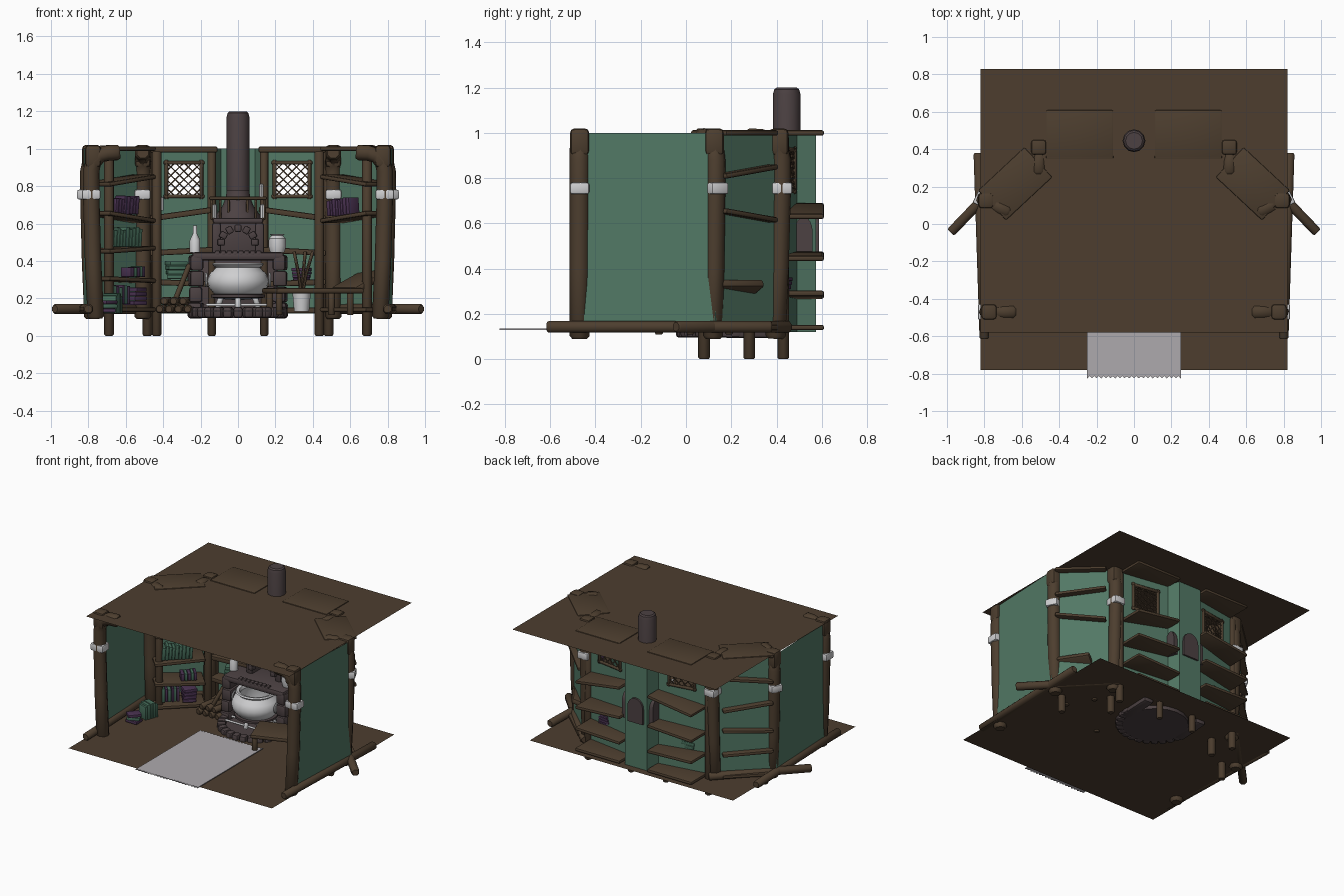
import bpy, bmesh, math, random
from mathutils import Matrix, Vector, Euler

if "Cube" in bpy.data.objects:
    bpy.data.objects.remove(bpy.data.objects["Cube"])
random.seed(4)

def material(name, c):
    m = bpy.data.materials.new(name)
    m.diffuse_color = (*c, 1)
    m.use_nodes = True
    m.node_tree.nodes["Principled BSDF"].inputs["Base Color"].default_value = m.diffuse_color
    return m
WOOD = material("brown wood", (0.074, 0.048, 0.028))
WALL = material("green plaster", (0.085, 0.19, 0.13))
STONE = material("purple grey stone", (0.072, 0.053, 0.055))
PURPLE = material("purple cloth", (0.07, 0.033, 0.085))
TEAL = material("green cloth", (0.06, 0.15, 0.10))
PALE = material("pale metal", (0.62, 0.62, 0.63))
RUG = material("grey rug", (0.42, 0.40, 0.42))

def finish(bm, name, mat, angle=35, recalc=True):
    if recalc:
        bmesh.ops.recalc_face_normals(bm, faces=bm.faces)
    me = bpy.data.meshes.new(name)
    bm.to_mesh(me); bm.free()
    me.materials.append(mat)
    for p in me.polygons:
        p.use_smooth = True
    me.set_sharp_from_angle(angle=math.radians(angle))
    ob = bpy.data.objects.new(name, me)
    bpy.context.collection.objects.link(ob)
    return ob

def box(name, loc, size, mat, rot=(0, 0, 0), bev=0.008):
    bm = bmesh.new()
    bmesh.ops.create_cube(bm, size=1, matrix=Matrix.Diagonal((*size, 1)))
    if bev:
        bmesh.ops.bevel(bm, geom=bm.edges[:], offset=min(bev, min(size) * .4), segments=2, affect='EDGES', profile=.5)
    bm.transform(Matrix.Translation(loc) @ Euler([math.radians(a) for a in rot]).to_matrix().to_4x4())
    return finish(bm, name, mat)

def tube(name, pts, rad, mat, n=8, soft=True):
    """Sweep a round section along points; ends are slightly rounded."""
    pts = [Vector(p) for p in pts]
    rads = [rad] * len(pts)
    if soft:
        a, b = (pts[1] - pts[0]).normalized(), (pts[-1] - pts[-2]).normalized()
        pts = [pts[0], pts[0] + a * rad * .3] + pts[1:-1] + [pts[-1] - b * rad * .3, pts[-1]]
        rads = [rad * .75] + [rad] * (len(pts) - 2) + [rad * .75]
    bm, rings = bmesh.new(), []
    for i, p in enumerate(pts):
        d = (pts[min(i + 1, len(pts) - 1)] - pts[max(i - 1, 0)]).normalized()
        u = d.cross(Vector((.31, .95, 0)) if abs(d.y) < .8 else Vector((1, 0, 0))).normalized()
        v = d.cross(u)
        rings.append([bm.verts.new(p + rads[i] * (u * math.cos(t) + v * math.sin(t)))
                      for t in [2 * math.pi * (k + .5) / n for k in range(n)]])
    for r, q in zip(rings, rings[1:]):
        for k in range(n):
            bm.faces.new((r[k], r[(k + 1) % n], q[(k + 1) % n], q[k]))
    bm.faces.new(rings[0]); bm.faces.new(rings[-1])
    return finish(bm, name, mat, 50)

def lathe(name, prof, loc, mat, n=20):
    bm = bmesh.new()
    vs = [bm.verts.new((r, 0, z)) for r, z in prof]
    es = [bm.edges.new(e) for e in zip(vs, vs[1:])]
    bmesh.ops.spin(bm, geom=vs + es, cent=(0, 0, 0), axis=(0, 0, 1), angle=2 * math.pi, steps=n)
    bmesh.ops.remove_doubles(bm, verts=bm.verts, dist=1e-4)
    bm.transform(Matrix.Translation(loc))
    return finish(bm, name, mat)

def prism(name, pts, vec, mat):
    bm = bmesh.new()
    f = bm.faces.new([bm.verts.new(p) for p in pts])
    ext = bmesh.ops.extrude_face_region(bm, geom=[f])['geom']
    bmesh.ops.translate(bm, vec=vec, verts=[g for g in ext if isinstance(g, bmesh.types.BMVert)])
    return finish(bm, name, mat)

def wall(name, a, b, hole=None, z=(.12, 1.0), mat=WALL):
    ts, zs = [0, 1], list(z)
    if hole:
        ts, zs = [0, hole[0], hole[1], 1], [z[0], hole[2], hole[3], z[1]]
    bm = bmesh.new()
    P = lambda t, h: bm.verts.new((a[0] + (b[0] - a[0]) * t, a[1] + (b[1] - a[1]) * t, h))
    for i in range(len(ts) - 1):
        for j in range(len(zs) - 1):
            if not (hole and i == 1 and j == 1):
                bm.faces.new((P(ts[i], zs[j]), P(ts[i + 1], zs[j]), P(ts[i + 1], zs[j + 1]), P(ts[i], zs[j + 1])))
    bmesh.ops.remove_doubles(bm, verts=bm.verts, dist=1e-5)
    return finish(bm, name, mat)

def plane(name, x, y0, y1, z, mat):
    bm = bmesh.new()
    bm.faces.new([bm.verts.new(p) for p in ((-x, y0, z), (x, y0, z), (x, y1, z), (-x, y1, z))])
    return finish(bm, name, mat, recalc=False)

def books(name, loc, ang, count, mats, h=.1, lean=0):
    d, off = Vector((math.cos(math.radians(ang)), math.sin(math.radians(ang)), 0)), 0
    for i in range(count):
        w, hh = random.uniform(.016, .026), h * random.uniform(.8, 1)
        box(name, Vector(loc) + d * (off + w / 2) + Vector((0, 0, hh / 2)), (w * .92, .08, hh),
            mats[i % len(mats)], (0, lean, ang), .003)
        off += w

# floor, roof, rug
plane("floor", .82, -.78, .63, .12, WOOD)
plane("roof", .82, -.58, .83, 1.005, WOOD)
zig = [(-.25 + .5 * i / 40, -.825 + .012 * (i % 2), .13) for i in range(41)]
prism("rug", zig + [(-x, -.895 - y, .13) for x, y, _ in zig], (0, 0, .006), RUG)

# walls, windows, posts, logs and shelves, both sides
for s in (1, -1):
    wall("side_wall", (s * .80, -.46), (s * .825, .13))
    wall("angled_wall", (s * .825, .13), (s * .50, .43))
    a, b = Vector((s * .50, .43, 0)), Vector((s * .12, .49, 0))
    t0, t1, z0, z1 = .31, .80, .745, .925
    wall("back_wall", a, b, (t0, t1, z0, z1))
    wall("alcove_side", b, (s * .09, .575))
    W = lambda u, v: a.lerp(b, t0 + (t1 - t0) * u) + Vector((0, 0, z0 + (z1 - z0) * v))
    for p, q in (((-.08, 0), (1.08, 0)), ((-.08, 1), (1.08, 1)), ((0, -.08), (0, 1.08)), ((1, -.08), (1, 1.08))):
        tube("window_frame", [W(*p), W(*q)], .011, WOOD, 6)
    for k in range(-3, 4):
        c = k / 4
        u0, u1 = max(0, -c), min(1, 1 - c)
        tube("window_lattice", [W(u0, u0 + c), W(u1, u1 + c)], .004, WOOD, 4, False)
        tube("window_lattice", [W(u0, 1 - u0 - c), W(u1, 1 - u1 - c)], .004, WOOD, 4, False)
    # bent posts with metal bands: base point, inward direction
    for px, py, dx, dy in ((.785, -.47, -1, 0), (.80, .13, -.88, -.45), (.51, .42, 0, -1)):
        d, base = Vector((s * dx, dy, 0)), Vector((s * px, py, 0))
        path = [base + d * o + Vector((0, 0, z)) for o, z in
                ((.025, .09), (.01, .4), (0, .75), (0, .88), (.012, .93), (.045, .965), (.09, .977), (.155, .98))]
        tube("bent_post", path, .044, WOOD)
        box("post_cap", base + Vector((0, 0, .96)) + d * .01, (.085, .085, .12), WOOD, bev=.02)
        box("post_band", base + Vector((0, 0, .755)), (.1, .085, .052), PALE, (0, 0, math.degrees(math.atan2(d.y, d.x))), .01)
    # base logs crossing at the corners
    tube("side_log", [(s * .80, -.615, .143), (s * .832, .38, .143)], .028, WOOD)
    tube("corner_log", [(s * .98, -.045, .143), (s * .50, .455, .143)], .028, WOOD)
    # shelf uprights that run down into legs
    for x, y in ((.69, .08), (.435, .28), (.485, .43), (.14, .43)):
        tube("shelf_upright", [(s * x, y, 0), (s * x, y, .985)], .026 if x > .2 else .022, WOOD)
    # back shelves
    for z, tilt in ((.14, 0), (.285, 2), (.455, -3), (.655, -8), (1.0, 0)):
        box("back_shelf", (s * .29, .48, z), (.36, .26, .024), WOOD, (0, s * -tilt, 0), .012)
        box("shelf_edge", (s * .29, .358, z - .004), (.36, .018, .03), WOOD, (0, s * -tilt, 0), .006)
    # angled shelves
    for z, tilt in ((.14, 0), (.30, -2), (.46, 3), (.635, -7), (.83, 7), (1.0, 0)):
        if s == 1 and z in (.30, .46):
            continue
        box("angled_shelf", (s * .635, .215, z), (.34, .22, .024), WOOD, (0, s * tilt, s * -43), .012)
wall("alcove_back", (-.09, .575), (.09, .575))

# fireplace: columns, mantel, oven, hood and chimney
for s in (1, -1):
    for k in range(4):
        box("fire_column_stone", (s * .225, .30, .135 + k * .085), (.075 - .006 * (k % 2), .26, .083), STONE, (0, 0, random.uniform(-4, 4)), .014)
    box("oven_side", (s * .115, .38, .52), (.05, .18, .17), STONE, bev=.015)
    for k in range(3):
        tube("hood_rail_post", [(s * (.05 + .045 * k), .33, .62), (s * (.05 + .045 * k), .33, .73)], .007, WOOD, 6)
box("mantel", (0, .32, .425), (.49, .30, .045), STONE, bev=.015)
box("fire_back", (0, .44, .28), (.42, .04, .32), STONE)
box("oven_back", (0, .45, .52), (.22, .06, .17), STONE)
box("hood_shelf", (0, .36, .615), (.27, .22, .03), STONE, bev=.012)
box("hood_rail", (0, .33, .735), (.31, .03, .018), WOOD)
for k in range(7):
    t = math.pi * k / 6
    box("oven_arch_stone", (.09 * math.cos(t), .29, .50 + .075 * math.sin(t)), (.04, .05, .036), STONE, (0, -math.degrees(t), 0), .008)
for k in range(8):
    box("mantel_stone", (-.11 + .0315 * k, .19, .437), (.03, .04, .04), STONE, bev=.01)
lathe("hood", [(0, .62), (.125, .62), (.12, .645), (.085, .69), (.065, .74), (.06, .78), (0, .78)], (0, .42, 0), STONE, 12)
lathe("chimney", [(0, .75), (.061, .75), (.061, 1.17), (.055, 1.192), (.045, 1.2), (0, 1.2)], (0, .445, 0), STONE, 12)
arch = [(-1, 0)] + [(-math.cos(math.pi * k / 8), .11 + .07 * math.sin(math.pi * k / 8)) for k in range(9)] + [(1, 0)]
prism("oven_arch_side", [(-.125, .52 + .04 * u, .45 + v) for u, v in arch], (.25, 0, 0), STONE)
prism("oven_arch_back", [(.062 * u, .45, .45 + v) for u, v in arch], (0, .138, 0), STONE)

# hearth ring and grate
for k in range(15):
    t = math.pi + math.pi * k / 14
    box("hearth_stone", (.235 * math.cos(t), .22 + .235 * math.sin(t), .125), (.05, .06, .06), STONE, (0, 0, math.degrees(t) + 90), .015)
lathe("hearth_base", [(0, .095), (.22, .095), (.22, .128), (0, .128)], (0, .22, 0), STONE)
for k in range(4):
    tube("grate_bar", [(-.17, .10 + k * .07, .165), (.17, .10 + k * .07, .165)], .008, PALE, 6)

# cauldron with feet and ring handles
lathe("cauldron", [(0, .19), (.07, .195), (.125, .22), (.158, .26), (.165, .295), (.15, .335), (.125, .355), (.12, .365),
                   (.138, .38), (.132, .39), (.112, .385), (.105, .365), (.12, .33), (.11, .25), (0, .22)], (0, .21, 0), PALE, 24)
lathe("cauldron_collar", [(.11, .2), (.145, .205), (.145, .22), (.11, .225)], (0, .21, 0), STONE, 24)
for k in range(3):
    t = math.radians(-90 + 120 * k)
    c, s_ = math.cos(t), math.sin(t)
    tube("cauldron_foot", [(.10 * c, .21 + .10 * s_, .22), (.125 * c, .21 + .125 * s_, .15)], .016, PALE, 6)
for s in (1, -1):
    tube("cauldron_handle", [(s * .17, .21 + .035 * math.cos(k * math.pi / 5), .30 + .035 * math.sin(k * math.pi / 5)) for k in range(11)], .007, PALE, 6, False)

# bench with raised headrest
box("bench_seat", (.40, .04, .24), (.50, .24, .03), WOOD, (0, 0, 20), .012)
box("bench_headrest", (.655, .19, .29), (.23, .24, .04), WOOD, (0, -25, 33), .015)
for x, y in ((.22, -.12), (.17, .06), (.60, .02), (.5, .19)):
    tube("bench_leg", [(x, y, .11), (x, y, .235)], .018, WOOD)

# books
V = [PURPLE, TEAL]
books("shelf_book", (-.68, .12, .65), 43, 8, [PURPLE], .10, 6)
books("shelf_book", (-.69, .10, .475), 43, 9, [TEAL], .11, 4)
books("shelf_book", (-.69, .10, .17), 43, 6, V[::-1], .11)
books("shelf_book", (-.60, .19, .315), 43, 5, V, .06)
books("shelf_book", (.50, .28, .64), -43, 8, [PURPLE], .10, -5)
books("floor_book", (-.69, -.12, .12), 70, 5, [TEAL], .11)
for k in range(3):
    box("stacked_book", (-.70, -.20, .135 + k * .022), (.09, .07, .02), V[k % 2 and 1], (0, 0, 25 * k), .003)
for k in range(4):
    box("shelf_stack", (-.33, .42, .315 + k * .024), (.10, .08, .021), TEAL, (0, 0, 7 * k), .003)
    box("purple_stack", (-.55, .22, .175 + k * .024), (.09, .09, .021), PURPLE, (0, 0, 40 + 5 * k), .003)
    box("purple_bundle", (.34, .42, .30 + k * .018), (.09, .08, .016), PURPLE, (0, 0, -6 * k), .003)

# bottle, jars and candles
lathe("bottle", [(0, .44), (.028, .445), (.028, .51), (.012, .545), (.01, .59), (0, .59)], (-.23, .28, 0), PALE, 12)
lathe("jar", [(0, .44), (.038, .445), (.048, .48), (.045, .52), (.03, .535), (.04, .545), (0, .545)], (.21, .28, 0), PALE, 12)
for x, z in ((.125, .74), (.13, .63), (-.125, .63), (-.41, .67)):
    lathe("candle", [(0, 0), (.012, 0), (.012, .07), (0, .075)], (x, .33, z), PALE, 8)

# firewood pile and a pot of staffs
for k in range(7):
    x, z = (-.42 + .05 * k, .142) if k < 4 else (-.395 + .05 * (k - 4), .185)
    tube("firewood", [(x, .14, z), (x + .03, .30, z)], .023, WOOD)
tube("poker", [(-.36, .16, .13), (-.26, .26, .38)], .014, WOOD)
lathe("staff_pot", [(0, .13), (.04, .13), (.05, .24), (.04, .24), (0, .2)], (.34, .30, 0), PALE, 12)
for dx, dy in ((-.04, 0), (.02, .02), (.06, -.02)):
    tube("staff", [(.34, .30, .2), (.34 + dx * .4, .30 + dy, .33), (.34 + dx, .30 + dy, .45)], .009, WOOD, 6)
